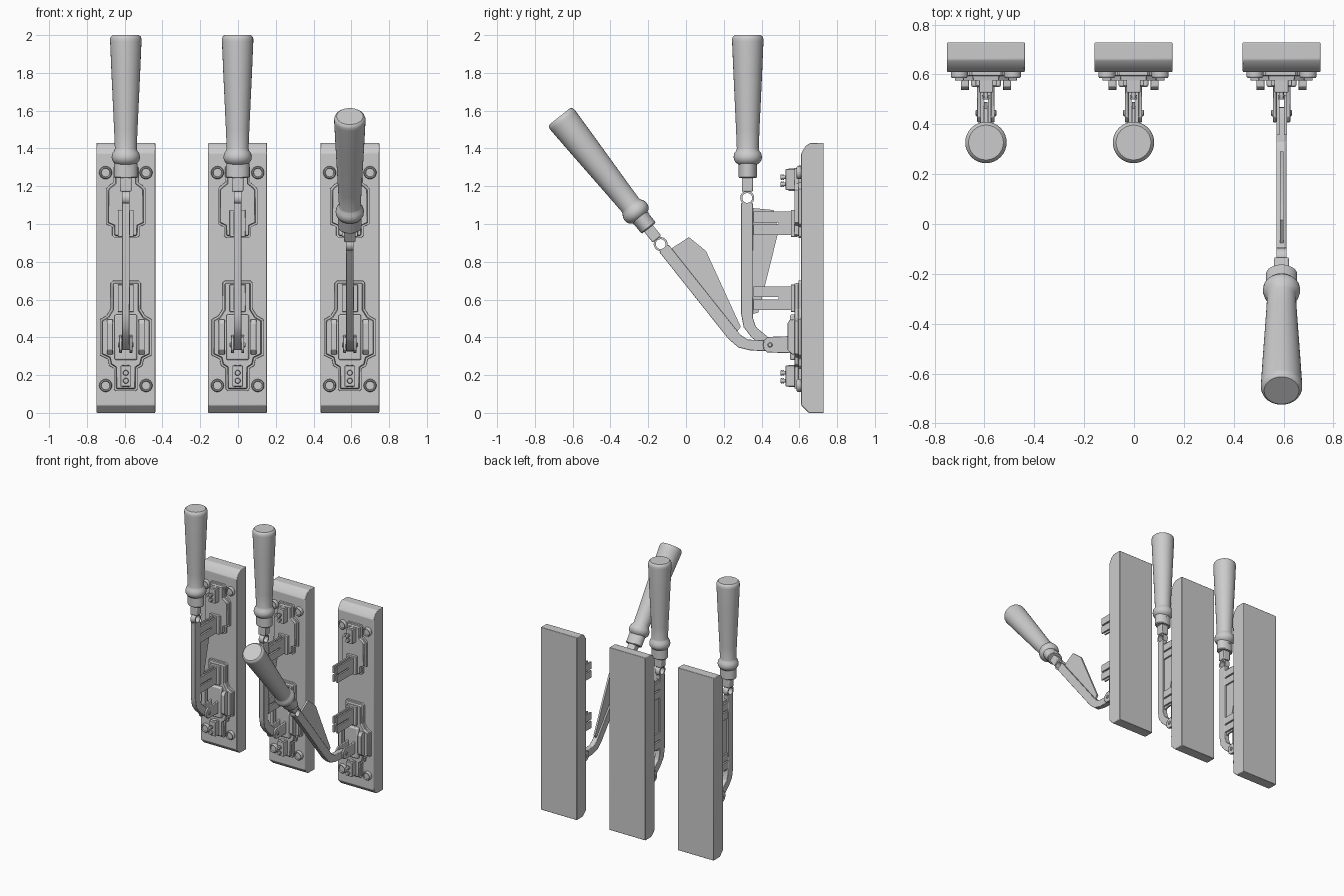
import bpy, bmesh
from math import radians, pi, sin, cos
from mathutils import Matrix, Vector

if "Cube" in bpy.data.objects:
    bpy.data.objects.remove(bpy.data.objects["Cube"])

T = Matrix.Translation
PIVOT = Vector((0, 0.445, 0.36))


def finish(name, bm, mat, bevel=0):
    bmesh.ops.recalc_face_normals(bm, faces=bm.faces)
    me = bpy.data.meshes.new(name)
    bm.to_mesh(me)
    bm.free()
    ob = bpy.data.objects.new(name, me)
    bpy.context.collection.objects.link(ob)
    ob.matrix_world = mat
    if bevel:
        b = ob.modifiers.new("bevel", 'BEVEL')
        b.width, b.segments, b.limit_method = bevel, 2, 'ANGLE'
    return ob


def side_prism(name, pts, x0, x1, mat, bevel=0):
    """Side outline (y, z) extruded along x."""
    bm = bmesh.new()
    f = bm.faces.new([bm.verts.new((x0, y, z)) for y, z in pts])
    ext = bmesh.ops.extrude_face_region(bm, geom=[f])
    bmesh.ops.translate(bm, vec=(x1 - x0, 0, 0),
                        verts=[v for v in ext['geom'] if isinstance(v, bmesh.types.BMVert)])
    return finish(name, bm, mat, bevel)


def box(name, x0, x1, y0, y1, z0, z1, mat, bevel=0.003):
    return side_prism(name, [(y0, z0), (y1, z0), (y1, z1), (y0, z1)], x0, x1, mat, bevel)


def plate(name, half, mat):
    """Mirrored front outline (x, z), stepped up to a raised inner field."""
    pts = half + [(-x, z) for x, z in reversed(half)]
    bm = bmesh.new()
    back = [bm.verts.new((x, 0.615, z)) for x, z in pts]
    front = [bm.verts.new((x, 0.595, z)) for x, z in pts]
    n = len(pts)
    bm.faces.new(back[::-1])
    top = bm.faces.new(front)
    for i in range(n):
        bm.faces.new((front[i], back[i], back[(i + 1) % n], front[(i + 1) % n]))
    bmesh.ops.recalc_face_normals(bm, faces=bm.faces)
    bmesh.ops.inset_region(bm, faces=[top], thickness=0.013)
    bmesh.ops.inset_region(bm, faces=[top], thickness=0.003, depth=0.02)
    return finish(name, bm, mat, 0.002)


def lathe(name, profile, mat, seg=32, closed=False):
    """Profile (radius, height) turned around local z."""
    bm = bmesh.new()
    rings = [[bm.verts.new((r * cos(2 * pi * i / seg), r * sin(2 * pi * i / seg), h))
              for i in range(seg)] for r, h in profile]
    pairs = list(zip(rings, rings[1:])) + ([(rings[-1], rings[0])] if closed else [])
    for a, b in pairs:
        for i in range(seg):
            j = (i + 1) % seg
            bm.faces.new((a[i], a[j], b[j], b[i]))
    if not closed:
        bm.faces.new(rings[0][::-1])
        bm.faces.new(rings[-1])
    return finish(name, bm, mat)


TO_FRONT = Matrix.Rotation(pi / 2, 4, 'X')     # local z -> -y
TO_SIDE = Matrix.Rotation(pi / 2, 4, 'Y')      # local z -> +x

UPPER = [(.058, .925), (.072, .938), (.072, .985), (.105, 1.0), (.105, 1.185),
         (.088, 1.205), (.066, 1.22), (.066, 1.30), (.056, 1.31)]
LOWER = [(.052, .115), (.063, .127), (.063, .235), (.088, .25), (.095, .285), (.137, .305),
         (.137, .495), (.102, .515), (.08, .55), (.08, .688), (.068, .70)]
LEVER = [(.292, 1.11), (.292, .524), (.305, .454), (.345, .402), (.425, .332), (.455, .332),
         (.472, .36), (.431, .404), (.37, .455), (.355, .50), (.355, 1.11)]
FIN = [(.345, 1.085), (.464, 1.074), (.489, .96), (.383, .531), (.343, .521)]
HANDLE = [(.05, 1.30), (.05, 1.315), (.064, 1.325), (.073, 1.34), (.075, 1.355), (.071, 1.375),
          (.061, 1.388), (.058, 1.40), (.062, 1.50), (.076, 1.80), (.083, 1.965), (.083, 1.98),
          (.079, 1.992), (.070, 2.0)]


def switch(x, angle):
    M = T((x, 0, 0))
    L = M @ T(PIVOT) @ Matrix.Rotation(radians(angle), 4, 'X') @ T(-PIVOT)

    # backboard with chamfered front ends
    side_prism("backboard", [(.729, 0), (.729, 1.43), (.66, 1.43), (.635, 1.415), (.61, 1.375),
                             (.61, .04), (.65, 0)], -.156, .156, M, .004)
    plate("upper_plate", UPPER, M)
    plate("lower_plate", LOWER, M)

    # corner bolts
    for sx in (-.107, .107):
        for z in (.145, 1.272):
            lathe("corner_bolt", [(.034, -.005), (.034, .018), (.03, .024), (.025, .024),
                                  (.022, .016)], M @ T((sx, .61, z)) @ TO_FRONT, 24)

    # wire terminals with two screws each
    for z0, z1, screws in ((.14, .25, (.17, .212)), (1.18, 1.29, (1.21, 1.248))):
        box("terminal_block", -.028, .028, .528, .6, z0, z1, M)
        lathe("terminal_wire", [(.017, z0 - .004), (.017, z1 + .004)], M @ T((0, .56, 0)), 12)
        for z in screws:
            lathe("terminal_screw", [(.009, -.01), (.009, .01), (.015, .01), (.015, .016),
                                     (.009, .016), (.009, .021), (.015, .021), (.012, .029)],
                  M @ T((0, .528, z)) @ TO_FRONT, 16)

    # split contact jaws
    for zc in (1.003, .607):
        box("jaw_foot", -.042, .042, .555, .59, zc - .072, zc + .072, M)
        jaw = [(.357, -.062), (.357, -.006), (.49, -.006), (.49, .006), (.357, .006),
               (.357, .062), (.565, .062), (.565, -.062)]
        for s in (-1, 1):
            side_prism("contact_jaw", [(y, z + zc) for y, z in jaw], s * .009, s * .021, M)

    # pivot housing, side lugs, fork and pin
    box("pivot_housing", -.06, .06, .55, .59, .28, .52, M, .008)
    for s in (-1, 1):
        side_prism("housing_lug", [(.6, .31), (.56, .31), (.537, .335), (.537, .475),
                                   (.552, .495), (.6, .495)], s * .068, s * .1, M, .003)
        side_prism("pivot_fork", [(.6, .315), (.43, .32), (.412, .335), (.408, .36),
                                  (.412, .385), (.43, .402), (.54, .406), (.6, .44)],
                   s * .02, s * .035, M, .003)
    lathe("pivot_pin", [(.009, -.042), (.013, -.038), (.013, .038), (.009, .042)],
          M @ T(PIVOT) @ TO_SIDE, 16)

    # swinging lever: bar, fin, eye, neck, yoke and turned handle
    side_prism("lever_bar", LEVER, -.02, .02, L, .003)
    side_prism("blade_fin", FIN, -.007, .007, L)
    lathe("lever_eye", [(.026, -.02), (.037, -.02), (.037, .02), (.026, .02)],
          L @ T((0, .324, 1.138)) @ TO_SIDE, 32, True)
    box("handle_neck", -.03, .03, .296, .354, 1.171, 1.25, L, .006)
    lathe("handle_yoke", [(.044, 1.243), (.048, 1.249), (.048, 1.32)],
          L @ T((0, .327, 0)) @ Matrix.Diagonal((1.3, 1, 1, 1)))
    lathe("handle", HANDLE, L @ T((0, .327, 0)))


# two closed switches and one thrown open
for x, angle in ((-.594, 0), (-.002, 0), (.592, 38.5)):
    switch(x, angle)

# smooth the turned parts, keeping hard edges
bpy.ops.object.select_all(action='SELECT')
bpy.context.view_layer.objects.active = bpy.context.selected_objects[0]
bpy.ops.object.shade_smooth_by_angle(angle=radians(30))
